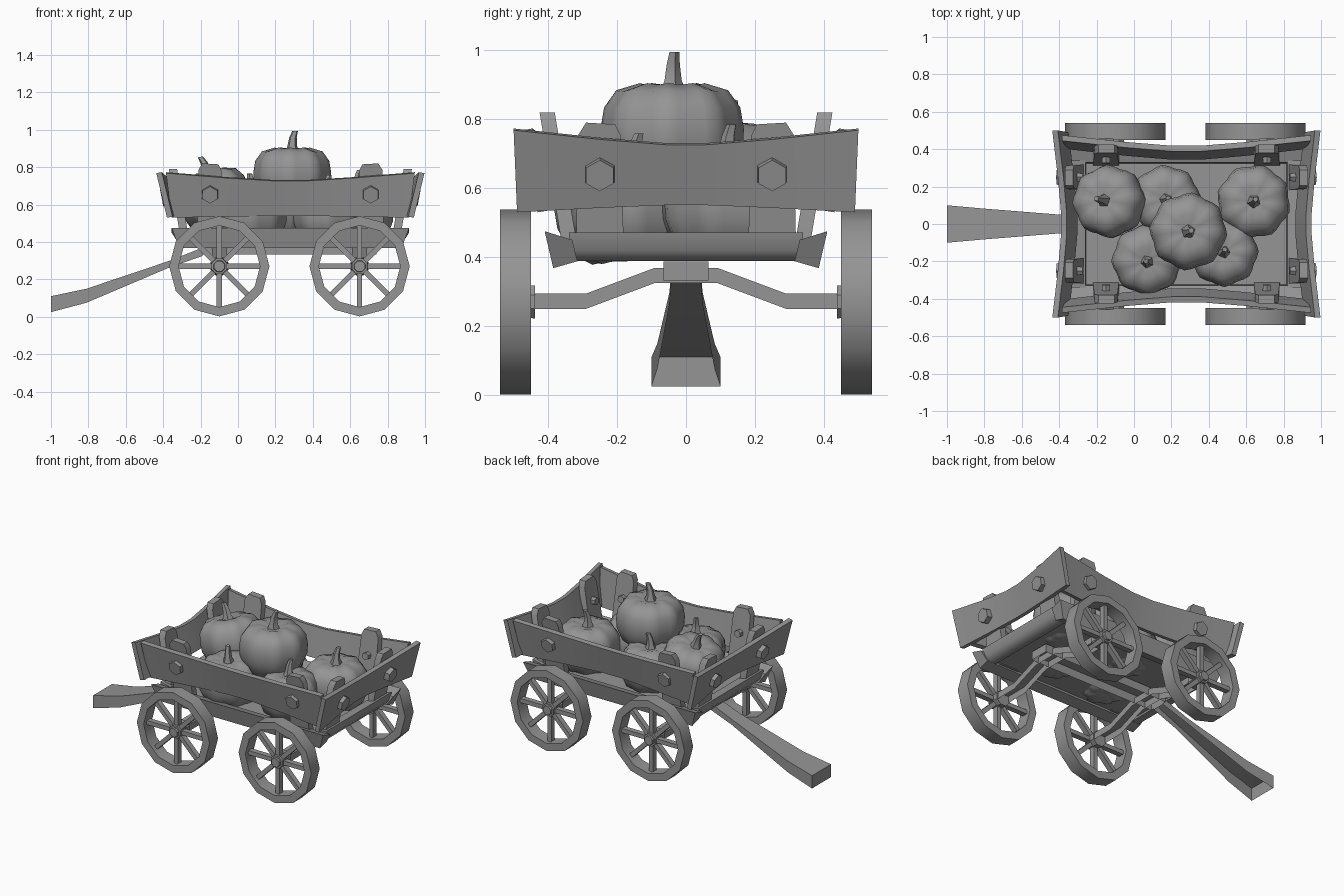
import bpy, bmesh, math
from mathutils import Vector, Matrix

if "Cube" in bpy.data.objects:
    bpy.data.objects.remove(bpy.data.objects["Cube"])

CX, PI = 0.28, math.pi      # cart bed centre in x
GREY = bpy.data.materials.new('dark_grey')
GREY.diffuse_color = (.3, .3, .3, 1)
GREY.use_nodes = True
GREY.node_tree.nodes["Principled BSDF"].inputs["Base Color"].default_value = GREY.diffuse_color


def finish(name, bm, angle=35, open_bottom=False):
    bmesh.ops.recalc_face_normals(bm, faces=bm.faces)
    if open_bottom:
        bmesh.ops.delete(bm, geom=[g for g in bm.faces if g.normal.z < -.6], context='FACES')
    me = bpy.data.meshes.new(name)
    bm.to_mesh(me)
    bm.free()
    me.materials.append(GREY)
    ob = bpy.data.objects.new(name, me)
    bpy.context.collection.objects.link(ob)
    for p in me.polygons:
        p.use_smooth = True
    me.set_sharp_from_angle(angle=math.radians(angle))
    return ob


def loft(bm, rings, closed=False, caps=True):
    """Skin a list of equal-length point rings."""
    vs = [[bm.verts.new(p) for p in r] for r in rings]
    n = len(vs[0])
    for k in range(len(vs) if closed else len(vs) - 1):
        a, b = vs[k], vs[(k + 1) % len(vs)]
        for i in range(n):
            j = (i + 1) % n
            bm.faces.new((a[i], a[j], b[j], b[i]))
    if caps and not closed:
        bm.faces.new(vs[0])
        bm.faces.new(vs[-1])


def cyl(bm, a, b, r1, r2=None, n=6, spin=0.0):
    a, b = Vector(a), Vector(b)
    q = (b - a).to_track_quat('Z', 'X').to_matrix()
    rings = [[c + q @ Vector((r * math.cos(spin + 2 * PI * i / n), r * math.sin(spin + 2 * PI * i / n), 0))
              for i in range(n)] for c, r in ((a, r1), (b, r1 if r2 is None else r2))]
    loft(bm, rings)


def box(name, centre, size, open_bottom=False):
    bm = bmesh.new()
    bmesh.ops.create_cube(bm, size=1, matrix=Matrix.Translation(centre) @ Matrix.Diagonal((*size, 1)))
    finish(name, bm, open_bottom=open_bottom)


# Bed sides: local frame is u along the board, v outward, z up
def frame(side):
    s = -1 if side in 'FL' else 1
    if side in 'FB':
        return lambda u, v, z: Vector((CX + u, s * v, z))
    return lambda u, v, z: Vector((CX + s * v, u, z))


# half-length and outward offset at bottom/top, bow, bottom rise, rail size, post spacing and height, bolt height
LONG = dict(hb=.635, ht=.665, vb=.43, vt=.475, bow=.06, rise=.01, post=.43, ptop=.82, bz=.655)
SHORT = dict(hb=.49, ht=.50, vb=.66, vt=.717, bow=.05, rise=.022, post=.25, ptop=.79, bz=.64)

for side, label in (('F', 'front'), ('B', 'back'), ('L', 'left'), ('R', 'right')):
    f, d = frame(side), LONG if side in 'FB' else SHORT
    # bowed, outward-leaning board
    bm = bmesh.new()
    rings = []
    for t in (-1, -.5, -.12, .12, .5, 1):
        k = 1 - abs(t) ** 1.3
        zb, zt, bow, th = .53 + d['rise'] * k, .768 - .045 * k, d['bow'] * k, .03
        rings.append([f(t * d['hb'], d['vb'] - bow, zb), f(t * d['ht'], d['vt'] - bow, zt),
                      f(t * d['ht'], d['vt'] - bow - th, zt + .005), f(t * d['hb'], d['vb'] - bow - th, zb + .005)])
    loft(bm, rings)
    finish(label + '_board', bm)
    # tilted frame rail under the board; the end rails sit between the long ones
    bm = bmesh.new()
    if side in 'FB':
        loft(bm, [[f(e * .635, .41, .475), f(e * .595, .385, .368),
                   f(e * .595, .315, .388), f(e * .635, .33, .45)] for e in (-1, 1)])
    else:
        loft(bm, [[f(e * .34, .615, .472), f(e * .34, .605, .42), f(e * .34, .58, .388),
                   f(e * .34, .53, .39), f(e * .34, .54, .455)] for e in (-1, 1)])
    finish(label + '_rail', bm, 60 if side in 'LR' else 35)
    # posts with clipped tops, and their bolts
    for e in (-1, 1):
        bm = bmesh.new()
        c, top = e * d['post'], d['ptop']
        outline = [(-.07, .40), (.07, .40), (.062, top - .035), (.04, top), (-.045, top - .005), (-.062, top - .04)]
        vo = lambda z: d['vb'] - .08 + (z - .45) * .17
        loft(bm, [[f(c + e * x, vo(z) - th, z) for x, z in outline] for th in (-.012, .032)])
        finish(label + '_post', bm)
        bm = bmesh.new()
        z = d['bz']
        vm = d['vb'] + (d['vt'] - d['vb']) * .5 - .022
        cyl(bm, f(c, vm - .02, z + .004), f(c, vm + .022, z - .004), .05, .046)
        cyl(bm, f(c, vm - .02, z), f(c, vo(z) - .06, z + .01), .028, .024)
        finish(label + '_bolt', bm)

# floor panel and the centre beam joining the axles
box('floor', (CX, 0, .415), (1.12, .66, .02))
box('centre_beam', (.275, 0, .36), (.93, .13, .055), True)

# axles and wheels
WZ, R = .27, .268
for wx, pos in ((-.10, 'left'), (.65, 'right')):
    bm = bmesh.new()
    path = [(-.46, .25), (-.29, .25), (-.09, .325), (.09, .325), (.29, .25), (.46, .25)]
    loft(bm, [[(wx - .04, y, z), (wx + .04, y, z), (wx + .04, y, z + .044), (wx - .04, y, z + .044)] for y, z in path])
    finish(pos + '_axle', bm, open_bottom=True)
    for s in (-1, 1):
        bm = bmesh.new()
        rings = []
        for i in range(12):
            a = 2 * PI * i / 12
            rings.append([(wx + r * math.cos(a), s * y, WZ + r * math.sin(a))
                          for r, y in ((R, .45), (R, .54), (.218, .54), (.218, .45))])
        loft(bm, rings, closed=True)
        finish(pos + '_wheel_rim', bm)
        bm = bmesh.new()
        for i in range(8):
            a = PI * i / 4
            rad, tan = Vector((math.cos(a), 0, math.sin(a))), Vector((-math.sin(a), 0, math.cos(a)))
            o = Vector((wx, s * .493, WZ))
            loft(bm, [[o + rad * r + tan * p * .014 + Vector((0, q * .018, 0))
                       for p, q in ((-1, -1), (1, -1), (1, 1), (-1, 1))] for r in (.02, .228)])
        finish(pos + '_wheel_spokes', bm)
        bm = bmesh.new()
        cyl(bm, (wx, s * .438, WZ), (wx, s * .525, WZ), .052, .044, 8, PI / 8)
        cyl(bm, (wx, s * .52, WZ), (wx, s * .538, WZ), .034, .03, 8, PI / 8)
        finish(pos + '_wheel_hub', bm)

# pull handle: channel open underneath
bm = bmesh.new()
prof = [(-1, .11, .025, .10), (-.81, .15, .075, .083), (-.37, .298, .262, .048), (-.19, .37, .325, .042)]
loft(bm, [[(x, -w, b), (x, -w, t), (x, w, t), (x, w, b)] for x, t, b, w in prof])
finish('pull_handle', bm, open_bottom=True)

# pumpkins: ribbed body plus a five-sided crooked stem
PROFILE = [(.12, -.72), (.5, -.8), (.82, -.6), (.98, -.2), (1, .1), (.95, .4), (.78, .64), (.45, .74), (.1, .64)]


def pumpkin(x, y, z, r, spin=0.0, tx=0.0, ty=0.0):
    m = (Matrix.Translation((x, y, z)) @ Matrix.Rotation(tx, 4, 'X') @ Matrix.Rotation(ty, 4, 'Y')
         @ Matrix.Rotation(spin, 4, 'Z'))
    bm = bmesh.new()
    n, rings = 32, []
    for pr, pz in PROFILE:
        ring = []
        for i in range(n):
            a = 2 * PI * i / n
            g = math.sin(4 * a) ** 2
            q = r * pr * (.925 + .075 * g)
            ring.append(m @ Vector((q * math.cos(a), q * math.sin(a), r * pz * (.97 + .03 * g))))
        rings.append(ring)
    loft(bm, rings)
    finish('pumpkin', bm, 180)
    bm = bmesh.new()
    rings = [[m @ (r * Vector((off + w * math.cos(2 * PI * i / 5), w * math.sin(2 * PI * i / 5), h)))
              for i in range(5)] for h, w, off in ((.58, .21, 0), (.78, .13, 0), (1, .10, .02), (1.17, .075, .08))]
    loft(bm, rings)
    finish('pumpkin_stem', bm)


pumpkin(.29, -.04, .75, .209, .3)
pumpkin(-.13, .12, .635, .197, 2.8, -.05, -.25)
pumpkin(.64, .12, .55, .2, .9)
pumpkin(.07, -.19, .54, .192, 2.0, .1)
pumpkin(.48, -.15, .54, .187, 1.2)
pumpkin(.17, .13, .54, .187, .5)
